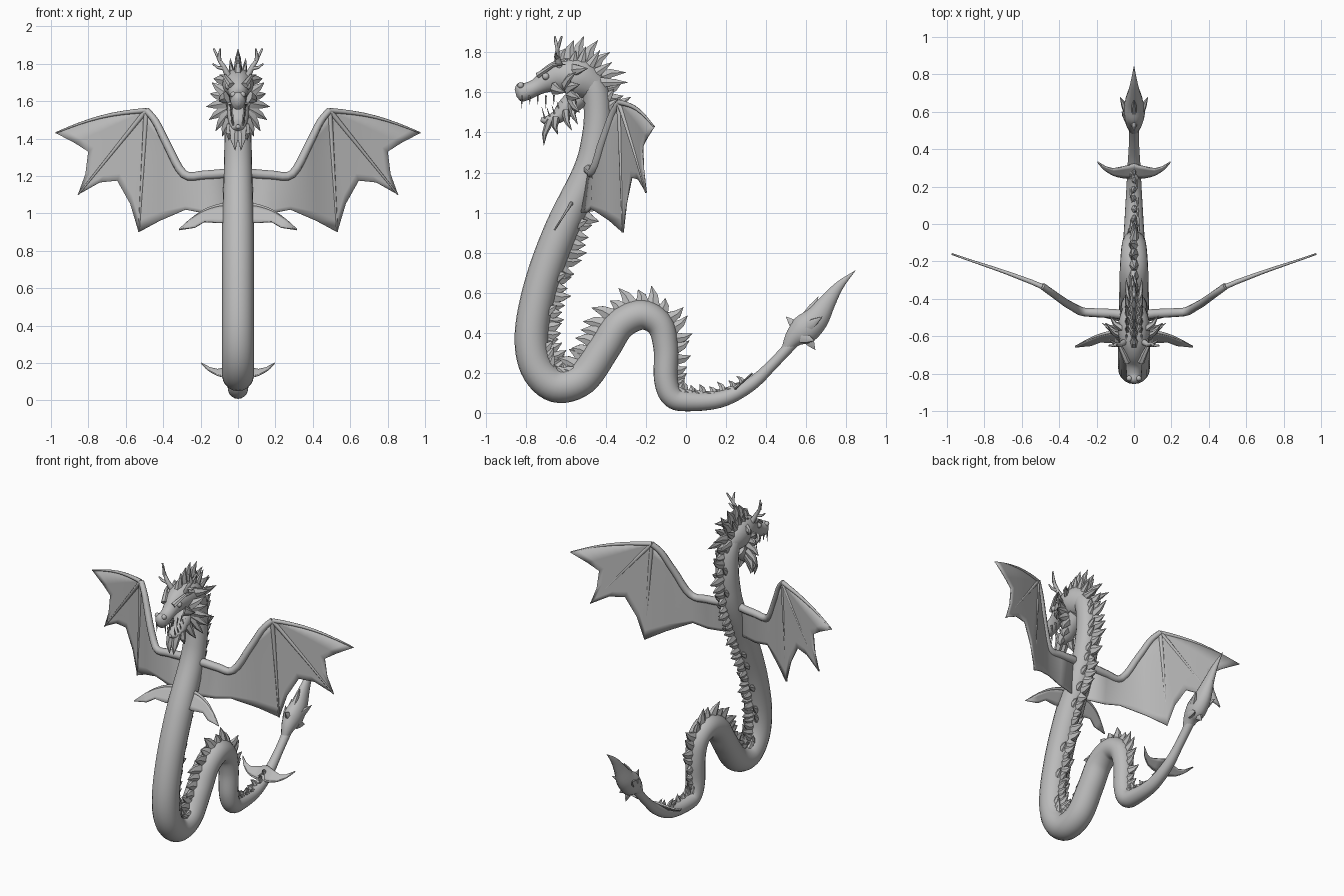
import bpy, bmesh, math, random
from mathutils import Vector as V

random.seed(4)
cube = bpy.data.objects.get("Cube")
if cube:
    bpy.data.objects.remove(cube)

grey = bpy.data.materials.new("stone_grey")
grey.use_nodes = True
grey.diffuse_color = (0.5, 0.5, 0.5, 1)
grey.node_tree.nodes["Principled BSDF"].inputs["Base Color"].default_value = (0.5, 0.5, 0.5, 1)


def finish(name, bm, mirror=False, thick=0, angle=50):
    bmesh.ops.remove_doubles(bm, verts=bm.verts, dist=0.0003)
    bmesh.ops.recalc_face_normals(bm, faces=bm.faces)
    mesh = bpy.data.meshes.new(name)
    bm.to_mesh(mesh)
    bm.free()
    ob = bpy.data.objects.new(name, mesh)
    bpy.context.collection.objects.link(ob)
    mesh.materials.append(grey)
    if thick:
        mod = ob.modifiers.new("thickness", 'SOLIDIFY')
        mod.thickness, mod.offset = thick, 0
    if mirror:
        ob.modifiers.new("mirror", 'MIRROR')
    bpy.ops.object.select_all(action='DESELECT')
    ob.select_set(True)
    bpy.context.view_layer.objects.active = ob
    bpy.ops.object.shade_smooth_by_angle(angle=math.radians(angle))
    return ob


def smooth_path(rows, steps):
    """Catmull-Rom through rows of numbers (positions and radii alike)."""
    rows = [V(r) for r in rows]
    ext = [rows[0]] + rows + [rows[-1]]
    out = []
    for a, b, c, d in zip(ext, ext[1:], ext[2:], ext[3:]):
        for i in range(steps):
            t = i / steps
            out.append(0.5 * (2 * b + (c - a) * t + (2 * a - 5 * b + 4 * c - d) * t * t
                              + (3 * b - a - 3 * c + d) * t ** 3))
    return out + [rows[-1]]


def tube(bm, pts, radii, ref=(1, 0, 0), sides=8):
    """Loft ellipses along pts; each radius is (along ref, across ref)."""
    pts, rings = [V(p) for p in pts], []
    for i, p in enumerate(pts):
        t = (pts[min(i + 1, len(pts) - 1)] - pts[max(i - 1, 0)]).normalized()
        a = (V(ref) - t * t.dot(V(ref))).normalized()
        b = t.cross(a)
        ra, rb = radii[i]
        ring = [math.tau * k / sides for k in range(sides)]
        rings.append([bm.verts.new(p + a * ra * math.cos(w) + b * rb * math.sin(w)) for w in ring])
    for r, s in zip(rings, rings[1:]):
        for k in range(sides):
            bm.faces.new((r[k], r[(k + 1) % sides], s[(k + 1) % sides], s[k]))
    bm.faces.new(rings[0])
    bm.faces.new(rings[-1])


def spike(bm, base, tip, wx, wy, ref=(1, 0, 0), bend=(0, 0, 0)):
    base, tip = V(base), V(tip)
    mid = base.lerp(tip, 0.55) + V(bend)
    tube(bm, [base, mid, tip], [(wx, wy), (wx * .6, wy * .6), (.001, .001)], ref, 6)


def rod(bm, pts, r0, r1, ref=(0, 1, 0)):
    n = len(pts) - 1
    radii = [(r0 + (r1 - r0) * i / n,) * 2 for i in range(n + 1)]
    tube(bm, pts, radii, ref)


def sheet(name, lead, trail, place, n=8, thick=.007):
    """Skin between two edges given as 2D points, placed in space by a rule."""
    bm = bmesh.new()
    grid = []
    for i, (a, b) in enumerate(zip(lead, trail)):
        row = []
        for k in range(n + 1):
            p = V(a).lerp(V(b), k / n)
            if name == "wing_membrane" and i == 0:
                p.y += .025 * math.sin(math.pi * k / n)
            row.append(bm.verts.new(place(*p)))
        grid.append(row)
    for r, s in zip(grid, grid[1:]):
        for k in range(n):
            bm.faces.new((r[k], r[k + 1], s[k + 1], s[k]))
    return finish(name, bm, True, thick)


# Serpent body: y, z, radius along the centre line
spine = smooth_path([
    (-.53, 1.71, .06), (-.46, 1.62, .068), (-.44, 1.5, .07), (-.45, 1.36, .073), (-.49, 1.2, .077),
    (-.62, .92, .085), (-.72, .65, .085), (-.77, .4, .085), (-.745, .23, .085), (-.65, .137, .085),
    (-.52, .17, .083), (-.41, .32, .08), (-.33, .44, .078), (-.22, .49, .075), (-.13, .44, .068),
    (-.1, .32, .062), (-.1, .17, .06), (-.07, .085, .057), (0, .06, .052), (.17, .068, .042),
    (.32, .14, .034), (.44, .25, .027), (.56, .38, .03)], 6)
bm = bmesh.new()
tube(bm, [(0, s.x, s.y) for s in spine], [(s.z, s.z) for s in spine], sides=20)
finish("body", bm)

# Ragged mane along the back, shrinking toward the tail
bm = bmesh.new()
step = 0
for i in range(6, len(spine) - 12):
    s, d = spine[i], spine[i + 1] - spine[i - 1]
    step += d.length / 2
    if step < .032:
        continue
    step = 0
    t = V((0, d.x, d.y)).normalized()
    n = V((0, -t.z, t.y))
    p = V((0, s.x, s.y))
    tall = (.1 if i < 22 else .075 if i < 95 else .045) * random.uniform(.6, 1.1)
    tip = p + n * (s.z + tall) - t * tall * random.uniform(0, .6)
    tip.x = random.uniform(-.02, .02)
    w = min(s.z * .38, .03)
    spike(bm, p + n * s.z * .75, tip, w, w * 1.5, bend=t * .008)
    if i % 2:
        side = random.choice((-1, 1)) * s.z * .4
        spike(bm, p + n * s.z * .7 + V((side, 0, 0)), p + n * (s.z + tall * .35) + V((side * 1.2, 0, 0)) - t * .04,
              w * .6, w)
finish("back_mane", bm, angle=35)

# Skull and snout, then lower jaw: y, z, half width, half height
for name, rows in (
    ("skull", [(-.45, 1.63, .06, .07), (-.53, 1.67, .085, .1), (-.61, 1.685, .08, .085), (-.68, 1.665, .06, .066),
               (-.74, 1.63, .045, .043), (-.79, 1.607, .042, .043), (-.83, 1.6, .036, .047), (-.85, 1.595, .012, .02)]),
    ("lower_jaw", [(-.53, 1.58, .06, .055), (-.59, 1.53, .058, .05), (-.64, 1.48, .048, .035),
                   (-.69, 1.46, .038, .024), (-.725, 1.465, .012, .01)])):
    rows = smooth_path(rows, 4)
    bm = bmesh.new()
    tube(bm, [(0, r[0], r[1]) for r in rows], [(r[2], r[3]) for r in rows], sides=16)
    finish(name, bm)

# Eyes, brows and nostril bumps
bm = bmesh.new()
for pos, size in (((.052, -.7, 1.68), .018), ((.025, -.825, 1.635), .016)):
    ball = bmesh.ops.create_uvsphere(bm, u_segments=12, v_segments=8, radius=size)
    bmesh.ops.translate(bm, verts=ball["verts"], vec=pos)
spike(bm, (.035, -.74, 1.685), (.1, -.6, 1.74), .02, .016, bend=(0, 0, .02))
finish("eyes_and_brows", bm, True)

# Teeth
bm = bmesh.new()
for i in range(5):
    y = -.82 + i * .04
    size = .045 if i in (0, 3) else .025
    spike(bm, (.032 + i * .003, y, 1.585), (.032, y, 1.565 - size), .006, .006)
    spike(bm, (.026 + i * .004, -.705 + i * .025, 1.47 + i * .01),
          (.026 + i * .004, -.72 + i * .025, 1.5 + size * .6 + i * .01), .005, .005)
finish("teeth", bm, True)

# Cheek frill and jaw beard
bm = bmesh.new()
for base, tip in (((.06, -.6, 1.64), (.14, -.55, 1.7)), ((.06, -.59, 1.62), (.15, -.53, 1.64)),
                  ((.06, -.58, 1.59), (.17, -.53, 1.57)), ((.06, -.57, 1.56), (.155, -.53, 1.5)),
                  ((.05, -.57, 1.54), (.12, -.54, 1.44)), ((.04, -.6, 1.5), (.085, -.57, 1.41)),
                  ((.03, -.65, 1.47), (.05, -.64, 1.39)), ((.015, -.68, 1.46), (.015, -.71, 1.335)),
                  ((.06, -.66, 1.62), (.1, -.6, 1.6)), ((.06, -.56, 1.71), (.13, -.49, 1.72))):
    spike(bm, base, tip, .022, .036, (0, 1, 0), (.005, -.01, 0))
finish("cheek_frill", bm, True, angle=35)

# Head crest
bm = bmesh.new()
for y, z, ty, tz in ((-.63, 1.74, -.6, 1.82), (-.58, 1.75, -.56, 1.86), (-.54, 1.75, -.51, 1.88),
                     (-.5, 1.74, -.44, 1.86), (-.47, 1.71, -.38, 1.8), (-.44, 1.67, -.3, 1.7)):
    spike(bm, (0, y, z), (0, ty, tz), .025, .04, bend=(0, -.01, .01))
    for x in (-.03, .03):
        spike(bm, (x, y + .01, z - .02), (x * 1.4, ty + .01, tz - .05), .018, .03)
finish("head_crest", bm, angle=35)

# Branching antlers
bm = bmesh.new()
rod(bm, [(.05, -.63, 1.73), (.075, -.645, 1.78), (.1, -.64, 1.82), (.13, -.62, 1.88)], .018, .005)
rod(bm, [(.1, -.64, 1.82), (.1, -.65, 1.85), (.095, -.655, 1.88)], .012, .004)
rod(bm, [(.075, -.645, 1.775), (.11, -.65, 1.78), (.135, -.65, 1.8)], .012, .004)
finish("antlers", bm, True)


# Wings: depth follows the span
def wing(x, z):
    knots = [(0, -.5), (.09, -.48), (.28, -.47), (.36, -.425), (.5, -.325), (.7, -.25), (1, -.15)]
    for (a, ya), (b, yb) in zip(knots, knots[1:]):
        if x <= b:
            y = ya + (yb - ya) * (x - a) / (b - a)
            break
    if x < .3:
        y -= max(0, 1.21 - z) * .2 * (1 - x / .3)
    return V((x, y, z))


wrist, elbow, root = (.49, 1.55), (.29, 1.21), (.05, 1.215)
lead = [wrist] * 9 + [(.4, 1.43), elbow, (.18, 1.21), root]
trail = [(.975, 1.43), (.87, 1.375), (.8, 1.33), (.815, 1.21), (.855, 1.1), (.74, 1.165), (.645, 1.175),
         (.575, 1.05), (.53, .9), (.42, .96), (.28, 1.02), (.18, 1), (.04, 1)]
sheet("wing_membrane", lead, trail, wing, 10)
bm = bmesh.new()
arm = smooth_path([root, (.18, 1.205), elbow, (.38, 1.37), (.44, 1.49), wrist], 4)
rod(bm, [wing(*p) for p in arm], .027, .018, (0, 1, .3))
for i in (0, 4, 8):
    pts = []
    for k in range(9):
        p = V(wrist).lerp(V(trail[i]), k / 8)
        if i == 0:
            p.y += .025 * math.sin(math.pi * k / 8)
        pts.append(wing(*p) + V((0, -.003, 0)))
    rod(bm, pts, .014, .004)
finish("wing_bones", bm, True)

# Crescent fins on the chest and near the tail
for name, outer, inner, place, r in (
    ("chest_fin", [(0, 1.05), (.1, 1.042), (.18, 1.015), (.25, .97), (.315, .915)],
     [(0, .96), (.1, .95), (.18, .955), (.23, .925), (.315, .912)],
     lambda x, z: V((x, -.57 - (1.05 - z) * .63, z)), .012),
    ("tail_fin", [(0, .245), (.06, .25), (.11, .262), (.16, .292), (.195, .33)],
     [(0, .32), (.06, .305), (.11, .295), (.15, .305), (.195, .332)],
     lambda x, y: V((x, y, .12 + (y - .245) * .9)), .007)):
    sheet(name, outer, inner, place, 4, .01)
    bm = bmesh.new()
    rod(bm, [place(*p) for p in smooth_path(outer, 4)], r, .002, (0, 1, .3))
    finish(name + "_bone", bm, True)

# Flame-shaped tail tuft
bm = bmesh.new()
tuft = smooth_path([(.5, .32, .024, .024), (.54, .375, .045, .05), (.59, .415, .058, .075), (.65, .47, .05, .065),
                    (.71, .56, .03, .042), (.77, .64, .016, .022), (.845, .71, .001, .001)], 4)
tube(bm, [(0, q[0], q[1]) for q in tuft], [(q[2], q[3]) for q in tuft], sides=14)
for base, tip in (((0, .56, .42), (0, .5, .48)), ((0, .6, .38), (0, .645, .315)), ((0, .64, .46), (0, .75, .55)),
                  ((0, .6, .47), (0, .66, .58)), ((.03, .59, .42), (.075, .68, .48)), ((-.03, .59, .42), (-.075, .68, .48)),
                  ((-.03, .56, .4), (-.065, .6, .47)), ((.03, .58, .38), (.05, .64, .36))):
    spike(bm, base, tip, .025, .035)
finish("tail_tuft", bm)
